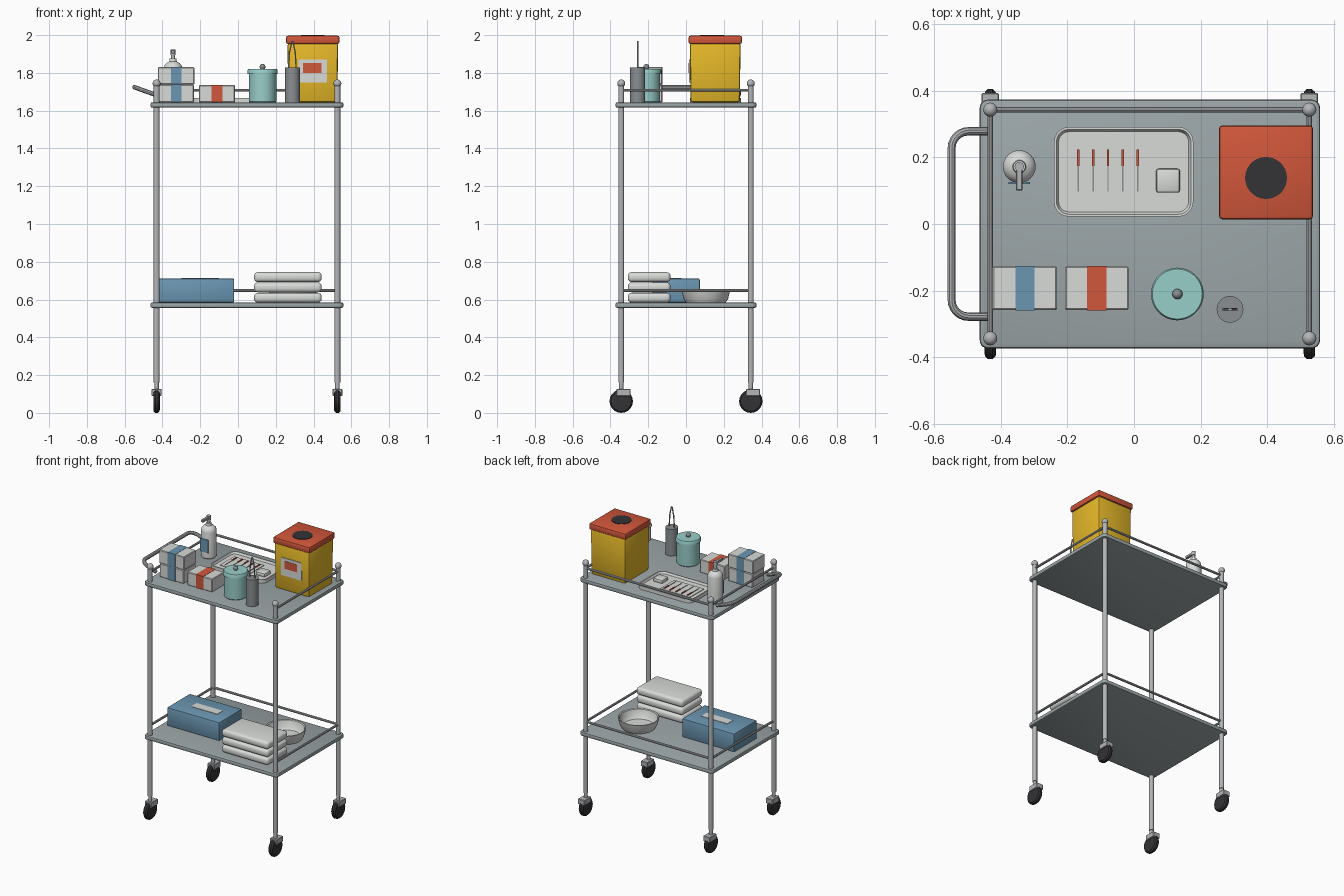
import bpy, bmesh, math
from mathutils import Vector, Matrix

if "Cube" in bpy.data.objects:
    bpy.data.objects.remove(bpy.data.objects["Cube"])

def lin(c):
    return c / 12.92 if c <= 0.04045 else ((c + 0.055) / 1.055) ** 2.4

def mat(name, r, g, b):
    m = bpy.data.materials.new(name)
    m.diffuse_color = (lin(r), lin(g), lin(b), 1)
    m.use_nodes = True
    m.node_tree.nodes["Principled BSDF"].inputs["Base Color"].default_value = m.diffuse_color
    return m

WHITE = mat("off white", 0.85, 0.86, 0.85)
SHELF = mat("shelf steel", 0.61, 0.65, 0.66)
STEEL = mat("tube steel", 0.70, 0.71, 0.72)
DARKSTEEL = mat("dark steel", 0.54, 0.56, 0.57)
YELLOW = mat("bin yellow", 0.90, 0.72, 0.16)
RED = mat("red", 0.82, 0.34, 0.23)
BLUE = mat("blue", 0.42, 0.59, 0.70)
TEAL = mat("teal", 0.60, 0.81, 0.79)
BLACK = mat("black rubber", 0.20, 0.20, 0.21)

def finish(bm, name, m):
    bmesh.ops.recalc_face_normals(bm, faces=bm.faces)
    me = bpy.data.meshes.new(name)
    bm.to_mesh(me)
    bm.free()
    me.materials.append(m)
    ob = bpy.data.objects.new(name, me)
    bpy.context.collection.objects.link(ob)
    return ob

def box(name, m, x0, x1, y0, y1, z0, z1, bevel=0.0, seg=2, corner=0.0, taper=1.0, recess=None):
    """Box from limits; corner rounds upright edges, bevel rounds the rest, recess = (rim, depth)."""
    bm = bmesh.new()
    bmesh.ops.create_cube(bm, size=1)
    for v in bm.verts:
        k = taper if v.co.z < 0 else 1
        v.co = ((x0 + x1) / 2 + v.co.x * (x1 - x0) * k,
                (y0 + y1) / 2 + v.co.y * (y1 - y0) * k, z0 if v.co.z < 0 else z1)
    if corner:
        up = [e for e in bm.edges if abs(e.verts[0].co.z - e.verts[1].co.z) > 1e-6]
        bmesh.ops.bevel(bm, geom=up, offset=corner, segments=5, profile=0.5, affect='EDGES')
    if bevel:
        bm.normal_update()
        es = [e for e in bm.edges if e.calc_face_angle(0) > 0.8]
        bmesh.ops.bevel(bm, geom=es, offset=bevel, segments=seg, profile=0.5, affect='EDGES')
    if recess:
        bm.normal_update()
        top = max(bm.faces, key=lambda f: f.calc_center_median().z)
        bmesh.ops.inset_region(bm, faces=[top], thickness=recess[0])
        bmesh.ops.inset_region(bm, faces=[top], thickness=recess[0], depth=-recess[1])
    return finish(bm, name, m)

def lathe(name, m, x, y, profile, n=32, axis='Z', z=0):
    """Spin (radius, height) points about an axis; ends are closed."""
    bm = bmesh.new()
    rings = []
    for r, h in profile:
        ring = []
        for i in range(n):
            a = 2 * math.pi * i / n
            p = Vector((r * math.cos(a), r * math.sin(a), h))
            if axis == 'X':
                p = Vector((p.z, p.x, p.y))
            ring.append(bm.verts.new(p + Vector((x, y, z))))
        rings.append(ring)
    for a, b in zip(rings, rings[1:]):
        for i in range(n):
            j = (i + 1) % n
            bm.faces.new((a[i], a[j], b[j], b[i]))
    bm.faces.new(rings[0])
    bm.faces.new(rings[-1])
    return finish(bm, name, m)

def ball(name, m, c, r):
    bm = bmesh.new()
    bmesh.ops.create_uvsphere(bm, u_segments=20, v_segments=12, radius=r,
                              matrix=Matrix.Translation(c))
    return finish(bm, name, m)

def tube(name, m, pts, r, res=3):
    cu = bpy.data.curves.new(name, 'CURVE')
    cu.dimensions = '3D'
    cu.bevel_depth, cu.bevel_resolution, cu.use_fill_caps = r, res, True
    sp = cu.splines.new('POLY')
    sp.points.add(len(pts) - 1)
    for p, q in zip(sp.points, pts):
        p.co = (*q, 1)
    tmp = bpy.data.objects.new(name + "_path", cu)
    bpy.context.collection.objects.link(tmp)
    bpy.context.view_layer.update()
    me = bpy.data.meshes.new_from_object(tmp.evaluated_get(bpy.context.evaluated_depsgraph_get()))
    bpy.data.objects.remove(tmp)
    me.materials.clear()
    me.materials.append(m)
    me.name = name
    ob = bpy.data.objects.new(name, me)
    bpy.context.collection.objects.link(ob)
    return ob

XL, XR, YP = -0.431, 0.526, 0.343

# Shelves with rails on the left, right and back
for label, z in (("lower", 0.556), ("upper", 1.616)):
    box(label + "_shelf", SHELF, -0.463, 0.558, -0.373, 0.373, z, z + 0.028, 0.008, 2, 0.025)
    rz = z + 0.092
    for side, a, b in (("left", (XL, -YP), (XL, YP)), ("right", (XR, -YP), (XR, YP)),
                       ("back", (XL, YP), (XR, YP))):
        tube(f"{label}_{side}_rail", STEEL, [(*a, rz), (*b, rz)], 0.008)

# Posts, finials and casters
for sx, x in (("left", XL), ("right", XR)):
    for sy, y in (("front", -YP), ("back", YP)):
        n = f"{sy}_{sx}_"
        lathe(n + "post", STEEL, x, y, [(0.0155, 0.16), (0.0155, 1.74)], 20)
        lathe(n + "caster_stem", STEEL, x, y, [(0.012, 0.11), (0.012, 0.165)], 12)
        ball(n + "finial", STEEL, (x, y, 1.744), 0.021)
        box(n + "caster_fork", STEEL, x - 0.026, x + 0.026, y - 0.025, y + 0.05, 0.09, 0.127, 0.003, 1)
        lathe(n + "wheel", BLACK, x, y, [(0.045, -0.017), (0.054, -0.016), (0.062, -0.007),
              (0.062, 0.007), (0.054, 0.016), (0.045, 0.017)], 20, 'X', 0.062)

# Push handle, sloping up and outwards
def slope(x):
    return 1.682 + (XL - x) * 0.36
arc = [(-0.497 - 0.05 * math.sin(t), 0.228 + 0.05 * math.cos(t))
       for t in [math.pi / 2 * i / 6 for i in range(7)]]
path = [(XL, 0.278)] + arc + [(x, -y) for x, y in reversed(arc)] + [(XL, -0.278)]
tube("push_handle", STEEL, [(x, y, slope(x)) for x, y in path], 0.0125)

T = 1.644
# Sharps bin with lid, opening and label
box("bin_body", YELLOW, 0.262, 0.530, 0.020, 0.289, T, 1.957, 0.012, 2, taper=0.97)
box("bin_lid", RED, 0.255, 0.537, 0.014, 0.296, 1.953, 1.997, 0.01)
lathe("bin_opening", BLACK, 0.396, 0.138, [(0.063, 1.994), (0.063, 2.0)], 28)
box("bin_label", WHITE, 0.319, 0.472, 0.0165, 0.025, 1.75, 1.872)
box("bin_label_mark", RED, 0.345, 0.441, 0.0145, 0.02, 1.80, 1.853)

# Pump bottle
bx, by = -0.344, 0.172
lathe("pump_bottle", WHITE, bx, by, [(0.045, T), (0.049, T + 0.005), (0.049, 1.825), (0.045, 1.84),
      (0.034, 1.853), (0.020, 1.86), (0.018, 1.875)])
lathe("pump_neck", STEEL, bx, by, [(0.010, 1.87), (0.010, 1.90)], 16)
lathe("pump_head", STEEL, bx, by, [(0.014, 1.895), (0.014, 1.923)], 16)
box("pump_nozzle", STEEL, bx - 0.01, bx + 0.01, 0.100, by, 1.902, 1.921, 0.003, 1)
box("bottle_label", BLUE, bx - 0.032, bx + 0.032, by - 0.052, by - 0.046, 1.69, 1.78)

# Supply boxes with wrapped bands
for n, x0, x1, z0, z1, c, m in (("lower_glove", -0.42, -0.234, T, 1.738, -0.327, BLUE),
                                ("upper_glove", -0.424, -0.231, 1.739, 1.830, -0.327, BLUE),
                                ("dressing", -0.207, -0.016, T, 1.735, -0.112, RED)):
    box(n + "_box", WHITE, x0, x1, -0.258, -0.127, z0, z1, 0.004, 1)
    box(n + "_box_band", m, c - 0.029, c + 0.029, -0.2595, -0.1255, z0 + 0.001, z1 + 0.0015)

# Lidded canister
lathe("canister", TEAL, 0.130, -0.21, [(0.070, T), (0.073, T + 0.004), (0.073, 1.80)], 36)
lathe("canister_lid", TEAL, 0.130, -0.21, [(0.079, 1.793), (0.079, 1.815), (0.075, 1.821)], 36)
ball("canister_knob", DARKSTEEL, (0.130, -0.21, 1.832), 0.0155)

# Cup with forceps
lathe("forceps_cup", DARKSTEEL, 0.288, -0.256, [(0.040, T), (0.040, 1.828)])
for s, n in ((-1, "left"), (1, "right")):
    tube(n + "_forceps_arm", STEEL, [(0.288 + s * 0.020, -0.256, 1.82),
         (0.288 + s * 0.015, -0.256, 1.91), (0.288 + s * 0.002, -0.256, 1.968)], 0.004, 1)

# Instrument tray with cloth, scalpels and small pot
box("instrument_tray", WHITE, -0.240, 0.178, 0.022, 0.291, T, 1.668, corner=0.045, recess=(0.007, 0.014))
box("tray_cloth", WHITE, -0.194, 0.034, 0.080, 0.235, 1.652, 1.658)
for i in range(5):
    x = -0.167 + 0.0445 * i
    box(f"scalpel_{i + 1}_blade", DARKSTEEL, x - 0.002, x + 0.002, 0.098, 0.175, 1.657, 1.661)
    box(f"scalpel_{i + 1}_grip", RED, x - 0.0035, x + 0.0035, 0.174, 0.223, 1.657, 1.664)
box("small_pot", WHITE, 0.066, 0.138, 0.094, 0.166, 1.652, 1.678, 0.008, 2)

S = 0.584
# Lower shelf: storage case, folded towels and bowl
box("storage_case", BLUE, -0.42, -0.02, -0.177, 0.073, S, 0.712, 0.008)
box("storage_case_label", WHITE, -0.30, -0.10, -0.083, -0.023, 0.708, 0.7145)
for i in range(3):
    z = S + 0.0545 * i
    box(f"folded_towel_{i + 1}", WHITE, 0.085, 0.443, -0.308, -0.082, z, z + 0.052, 0.02, 4)
lathe("bowl", WHITE, 0.289, 0.105, [(0.105, S), (0.118, S + 0.02), (0.130, 0.653), (0.126, 0.655),
      (0.120, 0.65), (0.110, S + 0.022), (0.098, S + 0.008)], 36)

# Smooth shading with sharp edges kept
bpy.ops.object.select_all(action='DESELECT')
for ob in bpy.context.scene.objects:
    ob.select_set(True)
    bpy.context.view_layer.objects.active = ob
bpy.ops.object.shade_smooth_by_angle(angle=math.radians(35))
